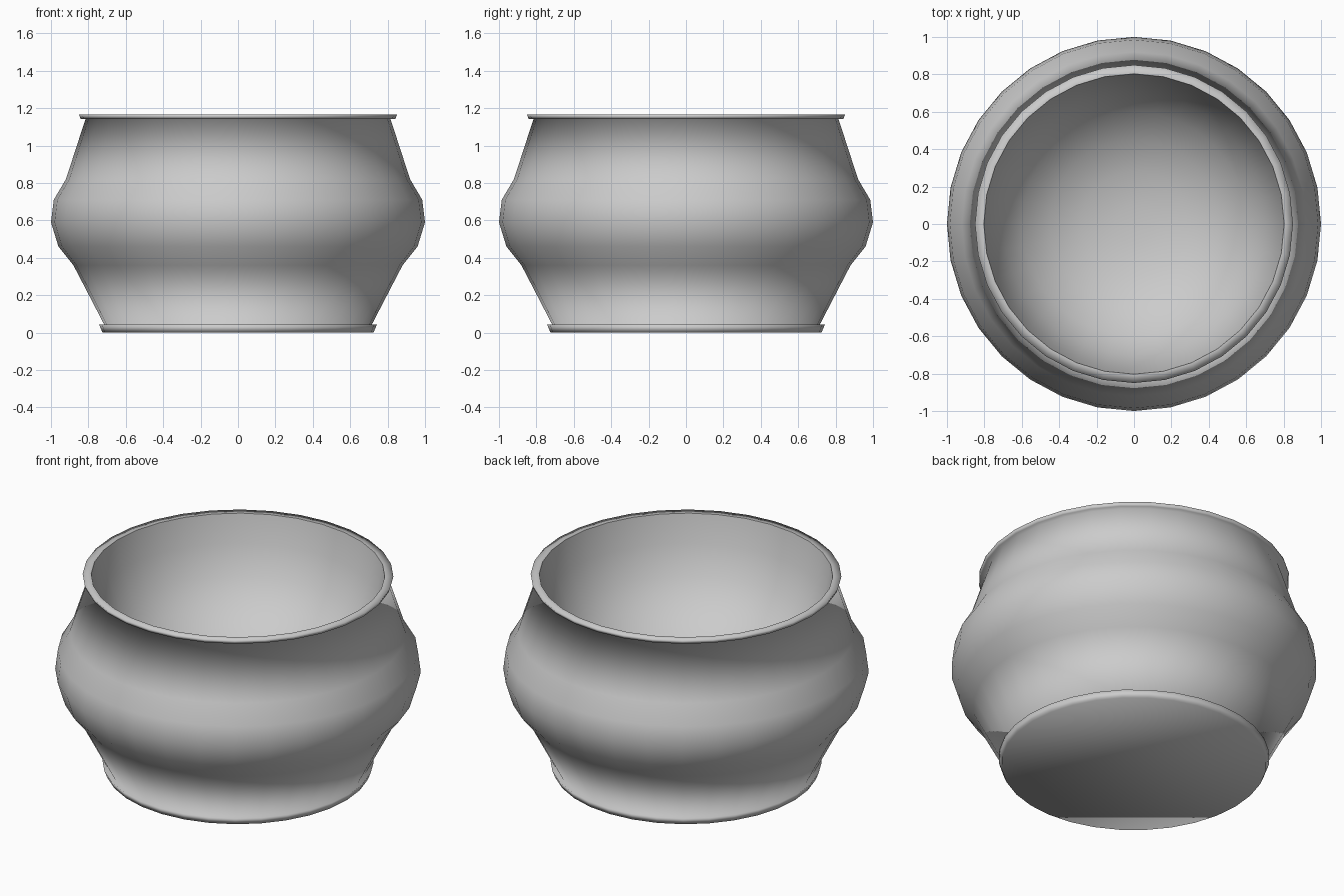
import bpy, bmesh, math

if "Cube" in bpy.data.objects:
    bpy.data.objects.remove(bpy.data.objects["Cube"])

SIDES = 32


def lathe(name, profile, cap_start=False, cap_end=False):
    """Revolve a (radius, height) profile round z, smooth along its length."""
    bm = bmesh.new()
    rings = [[bm.verts.new((r * math.cos(2 * math.pi * i / SIDES),
                            r * math.sin(2 * math.pi * i / SIDES), z))
              for i in range(SIDES)] for r, z in profile]
    for a, b in zip(rings, rings[1:]):
        for i in range(SIDES):
            j = (i + 1) % SIDES
            bm.faces.new((a[i], a[j], b[j], b[i]))
    if cap_start:
        bm.faces.new(rings[0][::-1])
    if cap_end:
        bm.faces.new(rings[-1])
    for f in bm.faces:
        f.smooth = True
    mesh = bpy.data.meshes.new(name)
    bm.to_mesh(mesh)
    bm.free()
    obj = bpy.data.objects.new(name, mesh)
    bpy.context.collection.objects.link(obj)
    return obj


# Foot, cone, belly, neck and lip in one skin with a closed underside
lathe("pot_outside", [(0.725, 0.0), (0.742, 0.042), (0.715, 0.042), (0.88, 0.36),
                      (0.96, 0.46), (1.0, 0.59), (0.985, 0.71), (0.92, 0.82),
                      (0.815, 1.143), (0.842, 1.143), (0.85, 1.165), (0.803, 1.165)],
      cap_start=True)
# Rounded hollow inside
lathe("bowl_inside", [(0.803, 1.165), (0.77, 1.0), (0.70, 0.83), (0.60, 0.70),
                      (0.45, 0.59), (0.28, 0.525), (0.1, 0.50)], cap_end=True)
